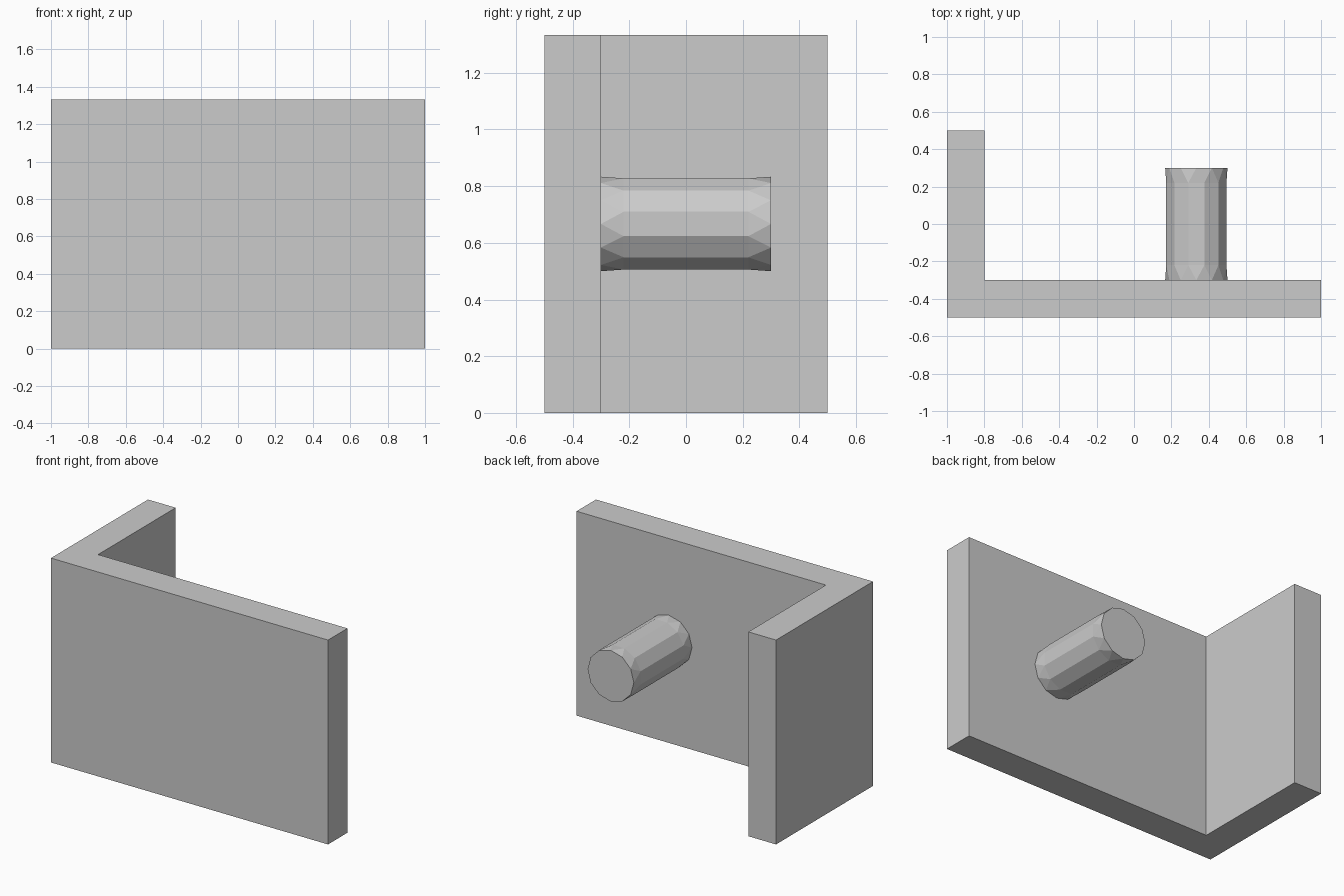
import bpy, bmesh
from math import sin, cos, pi

if "Cube" in bpy.data.objects:
    bpy.data.objects.remove(bpy.data.objects["Cube"])

H = 4 / 3      # bracket height
R = H / 8      # peg radius
SIDES = 12


def make_object(name, bm):
    bmesh.ops.recalc_face_normals(bm, faces=bm.faces)
    mesh = bpy.data.meshes.new(name)
    bm.to_mesh(mesh)
    bm.free()
    obj = bpy.data.objects.new(name, mesh)
    bpy.context.collection.objects.link(obj)
    return obj


# L-shaped wall: plan profile extruded upward
bm = bmesh.new()
plan = [(-1, -.5), (1, -.5), (1, -.3), (-.8, -.3), (-.8, .5), (-1, .5)]
base = bm.faces.new([bm.verts.new((x, y, 0)) for x, y in plan])
top = bmesh.ops.extrude_face_region(bm, geom=[base])["geom"]
bmesh.ops.translate(bm, vec=(0, 0, H),
                    verts=[v for v in top if isinstance(v, bmesh.types.BMVert)])
bracket = make_object("bracket_with_peg", bm)

# Faceted peg: rings along y, inner rings turned by half a side;
# the first ring is a straight root buried in the wall
bm = bmesh.new()
rings = []
for y, turn in ((-.4, 0), (-.3, 0), (-.22, .5), (.22, .5), (.3, 0)):
    angles = [2 * pi * (i + turn) / SIDES for i in range(SIDES)]
    rings.append(([bm.verts.new((1 / 3 + R * cos(a), y, H / 2 + R * sin(a)))
                   for a in angles], turn))
for (a, ta), (b, tb) in zip(rings, rings[1:]):
    for i in range(SIDES):
        j = (i + 1) % SIDES
        if ta == tb:
            bm.faces.new((a[i], a[j], b[j], b[i]))
        elif ta < tb:
            bm.faces.new((a[i], a[j], b[i]))
            bm.faces.new((b[i], a[j], b[j]))
        else:
            bm.faces.new((a[i], b[j], b[i]))
            bm.faces.new((a[i], a[j], b[j]))
bm.faces.new(rings[0][0])
bm.faces.new(rings[-1][0])
peg = make_object("peg", bm)
peg.hide_render = True

# Fuse the peg into the wall
union = bracket.modifiers.new("fuse_peg", 'BOOLEAN')
union.operation = 'UNION'
union.solver = 'EXACT'
union.object = peg
bpy.context.view_layer.objects.active = bracket
bracket.select_set(True)
bpy.ops.object.modifier_apply(modifier=union.name)
bpy.data.objects.remove(peg, do_unlink=True)
